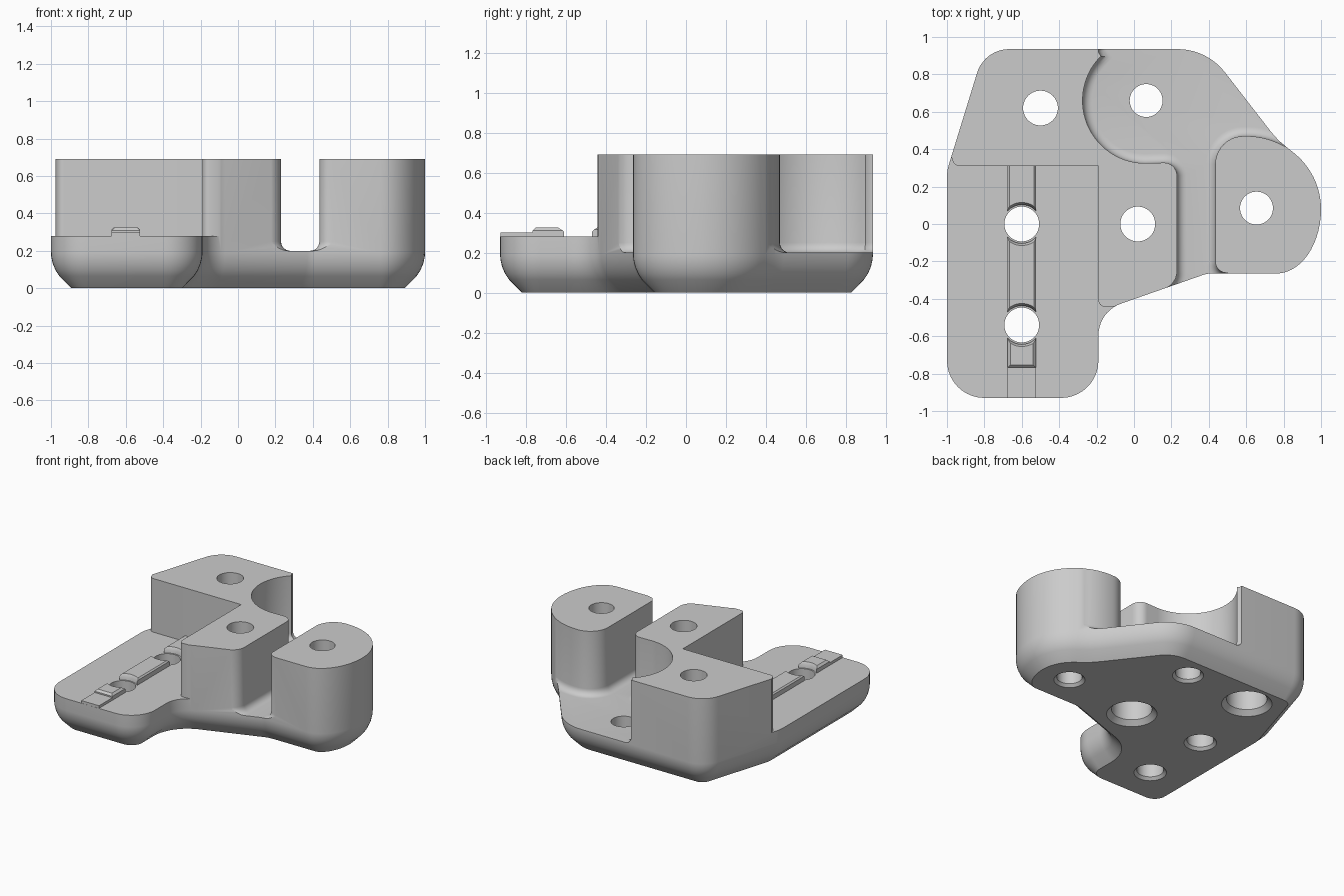
import bpy, bmesh, math
from mathutils import Vector

if "Cube" in bpy.data.objects:
    bpy.data.objects.remove(bpy.data.objects["Cube"], do_unlink=True)

grey = bpy.data.materials.new("plain grey")
grey.use_nodes = True
color = (0.6, 0.6, 0.6, 1)
grey.diffuse_color = color
grey.node_tree.nodes["Principled BSDF"].inputs["Base Color"].default_value = color


def arc(cx, cy, rx, ry, a0, a1, steps):
    """Points along an elliptical arc, angles in degrees."""
    angles = [math.radians(a0 + (a1 - a0) * i / steps) for i in range(steps + 1)]
    return [(cx + rx * math.cos(a), cy + ry * math.sin(a)) for a in angles]


def rounded(corners, steps=10):
    """Closed outline from (x, y) or (x, y, fillet radius) corners."""
    out = []
    for i, c in enumerate(corners):
        p = Vector(c[:2])
        if len(c) == 2:
            out.append(p)
            continue
        u = (Vector(corners[i - 1][:2]) - p).normalized()
        v = (Vector(corners[(i + 1) % len(corners)][:2]) - p).normalized()
        half = u.angle(v) / 2
        centre = p + (u + v).normalized() * c[2] / math.sin(half)
        start = p + u * c[2] / math.tan(half) - centre
        end = p + v * c[2] / math.tan(half) - centre
        sweep = math.pi - 2 * half
        for k in range(steps + 1):
            t = k / steps
            w = (start * math.sin((1 - t) * sweep) + end * math.sin(t * sweep)) / math.sin(sweep)
            out.append(centre + w)
    return out


def inset(points, d):
    """Move a counter-clockwise outline inwards by d with mitred corners."""
    out = []
    for i, p in enumerate(points):
        a = (p - points[i - 1]).normalized()
        b = (points[(i + 1) % len(points)] - p).normalized()
        na, nb = Vector((-a.y, a.x)), Vector((-b.y, b.x))
        out.append(p + (na + nb) * d / (1 + na.dot(nb)))
    return out


def loft(name, points, rings):
    """Solid from one counter-clockwise outline stacked at (inset, height) rings."""
    points = [Vector(p[:2]) for p in points]
    bm = bmesh.new()
    layers = [[bm.verts.new((p.x, p.y, z)) for p in inset(points, d)] for d, z in rings]
    n = len(points)
    for low, high in zip(layers, layers[1:]):
        for i in range(n):
            j = (i + 1) % n
            bm.faces.new((low[i], low[j], high[j], high[i]))
    bm.faces.new(layers[0][::-1])
    bm.faces.new(layers[-1])
    mesh = bpy.data.meshes.new(name)
    bm.to_mesh(mesh)
    bm.free()
    mesh.materials.append(grey)
    obj = bpy.data.objects.new(name, mesh)
    bpy.context.collection.objects.link(obj)
    return obj


def turned(name, x, y, profile):
    """Round cutter from (radius, height) rings."""
    circle = arc(x, y, 0.1, 0.1, 0, 360, 48)[:-1]
    return loft(name, circle, [(0.1 - r, z) for r, z in profile])


def volume(obj):
    bm = bmesh.new()
    bm.from_object(obj, bpy.context.evaluated_depsgraph_get())
    result = bm.calc_volume()
    bm.free()
    return result


def cut(obj, cutters):
    """Subtract each cutter, taking the first solver that gives a sound solid."""
    bpy.context.view_layer.objects.active = obj
    for c in cutters:
        before = volume(obj)
        mod = obj.modifiers.new("cut", "BOOLEAN")
        mod.operation = "DIFFERENCE"
        mod.object = c
        for solver in ("MANIFOLD", "EXACT", "FLOAT"):
            mod.solver = solver
            if 0.5 * before < volume(obj) < 1.0001 * before:
                break
        bpy.ops.object.modifier_apply(modifier=mod.name)


def smooth(obj):
    bpy.ops.object.select_all(action="DESELECT")
    obj.select_set(True)
    bpy.context.view_layer.objects.active = obj
    bpy.ops.object.shade_smooth_by_angle(angle=math.radians(32))


# Full-height body with chamfered, rounded underside
outline = rounded(
    [(-1, -0.93, 0.2), (-0.19, -0.93, 0.2), (-0.19, -0.468, 0.18), (0.39, -0.265, 0.12)]
    + arc(0.76, 0.08, 0.24, 0.345, -90, 0, 14)
    + arc(0.6, 0.08, 0.4, 0.39, 4, 54, 9)
    + [(0.775, 0.445), (0.735, 0.49), (0.39, 0.935, 0.32), (-0.8, 0.935, 0.18), (-1, 0.285, 0.25)])
body = loft("bracket_body", outline, [(0.11, 0), (0.045, 0.065), (0.025, 0.095), (0.01, 0.13),
                                      (0.002, 0.165), (0, 0.19), (0, 0.69)])

# Low front-left shelf
shelf = loft("shelf_cutter", rounded(
    [(-1.2, -1.2), (0, -1.2), (-0.02, -0.435), (-0.19, -0.445, 0.035), (-0.19, 0.31),
     (-0.96, 0.31, 0.04), (-0.98, 0.37), (-1.2, 0.37)]), [(0, 0.28), (0, 1)])

# Deep channel between the tall blocks, with a filleted floor
channel_outline = rounded(
    [(-0.19, 1.1), (-0.19, 0.92)] + arc(0.06, 0.66, 0.335, 0.335, 135, 270, 28)
    + [(0.23, 0.33, 0.07), (0.23, -0.32, 0.1), (0.1, -0.37), (0.1, -0.7), (0.56, -0.7),
       (0.56, -0.275), (0.435, -0.25, 0.06), (0.435, 0.47, 0.15)]
    + arc(0.6, 0.08, 0.4, 0.39, 88, 60, 6) + [(1.2, 0.3), (1.2, 1.1)])
fillet = [(0.05 * (1 - math.sin(a)), 0.25 - 0.05 * math.cos(a))
          for a in (math.radians(15 * k) for k in range(7))]
channel = loft("channel_cutter", channel_outline, fillet + [(0, 1)])

# Vertical holes: two counterbored, four with a small chamfer below
cutters = [shelf, channel]
for x, y in ((-0.5, 0.62), (0.02, 0)):
    cutters.append(turned("bore_cutter", x, y, [(0.185, -0.01), (0.14, 0.035), (0.14, 0.4),
                                                (0.093, 0.4), (0.093, 1)]))
for x, y, r in ((0.065, 0.66, 0.088), (0.655, 0.085, 0.088), (-0.6, 0, 0.093), (-0.6, -0.54, 0.093)):
    cutters.append(turned("hole_cutter", x, y, [(r + 0.03, -0.01), (r, 0.02), (r, 1)]))
cut(body, cutters)
smooth(body)

# Raised key rail on the shelf, interrupted by the two holes
flares = [turned("flare_cutter", -0.6, y, [(0.103, 0.2), (0.103, 0.305), (0.115, 0.325), (0.12, 0.4)])
          for y in (0, -0.54)]
for name, y0, y1, top, bevel in (("rail_front_strip", -0.929, -0.7, 0.3, 0),
                                 ("rail_front", -0.768, -0.54, 0.325, 0.015),
                                 ("rail_middle", -0.54, 0, 0.325, 0.01),
                                 ("rail_back", 0, 0.33, 0.325, 0.01)):
    rail = loft(name, [(-0.675, y0), (-0.525, y0), (-0.525, y1), (-0.675, y1)],
                [(0, 0.26), (0, top - max(bevel, 0.01)), (bevel, top)])
    cut(rail, flares)
    smooth(rail)

for c in cutters + flares:
    bpy.data.objects.remove(c, do_unlink=True)
